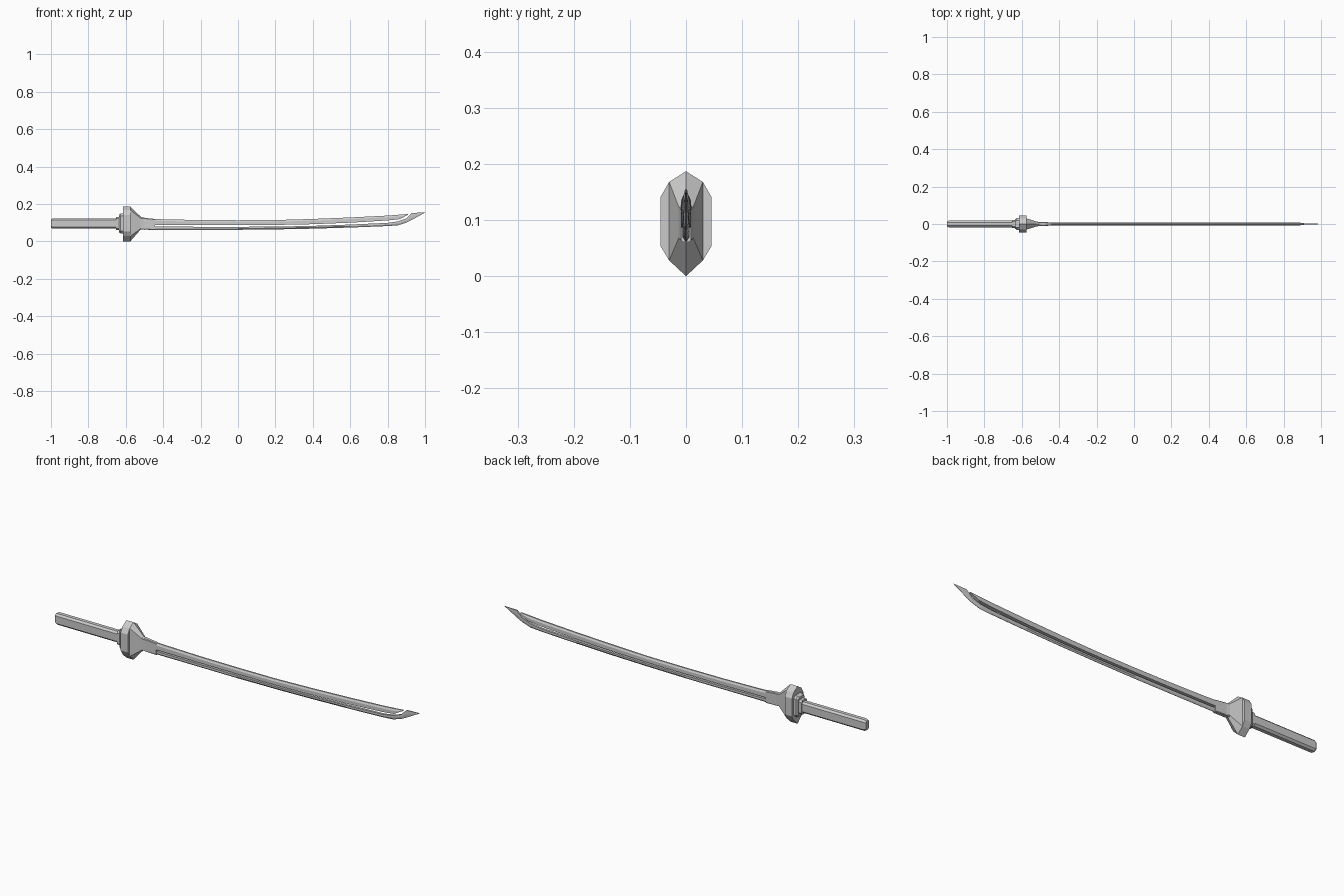
import bpy, bmesh

if "Cube" in bpy.data.objects:
    bpy.data.objects.remove(bpy.data.objects["Cube"])


def loft(name, sections):
    """Skin closed (y, z) rings placed at successive x positions, capped at both ends."""
    bm = bmesh.new()
    rings = [[bm.verts.new((x, y, z)) for y, z in ring] for x, ring in sections]
    n = len(rings[0])
    for a, b in zip(rings, rings[1:]):
        for i in range(n):
            j = (i + 1) % n
            bm.faces.new((a[i], a[j], b[j], b[i]))
    bm.faces.new(rings[0])
    bm.faces.new(rings[-1])
    bmesh.ops.recalc_face_normals(bm, faces=bm.faces[:])
    mesh = bpy.data.meshes.new(name)
    bm.to_mesh(mesh)
    bm.free()
    obj = bpy.data.objects.new(name, mesh)
    bpy.context.collection.objects.link(obj)
    return obj


def octagon(w, lo, hi, c):
    """Rectangle of half width w with chamfered corners of size c."""
    return [(w, lo + c), (w, hi - c), (w - c, hi), (c - w, hi),
            (-w, hi - c), (-w, lo + c), (c - w, lo), (w - c, lo)]


def hexagon(w, lo, shoulder_lo, shoulder_hi, hi):
    """Tall hexagon pointed at the top and bottom."""
    return [(0, lo), (w, shoulder_lo), (w, shoulder_hi),
            (0, hi), (-w, shoulder_hi), (-w, shoulder_lo)]


# Handle with chamfered long edges and a bevelled pommel end
loft("handle", [(-1.0, octagon(.013, .073, .118, .007)),
                (-.99, octagon(.018, .068, .123, .009)),
                (-.64, octagon(.018, .068, .123, .009))])

# Stepped collar behind the guard
loft("collar_small", [(-.652, octagon(.022, .06, .131, .009)),
                      (-.632, octagon(.022, .06, .131, .009))])
loft("collar_large", [(-.636, octagon(.025, .048, .143, .01)),
                      (-.628, octagon(.031, .043, .148, .012)),
                      (-.61, octagon(.031, .043, .148, .012))])

# Guard plate
half = [(.03, .028), (.045, .053), (.045, .142), (.03, .168)]
plate = [(0, 0)] + half + [(0, .187)] + [(-y, z) for y, z in reversed(half)]
loft("guard", [(-.615, plate), (-.576, plate)])

# Taper running from the guard into the blade socket
loft("guard_taper", [(-.576, hexagon(.03, 0, .028, .168, .187)),
                     (-.52, hexagon(.013, .064, .068, .124, .132)),
                     (-.5, hexagon(.010, .062, .064, .12, .127))])
loft("blade_socket", [(-.525, octagon(.011, .064, .128, .003)),
                      (-.445, octagon(.009, .061, .12, .003))])

# Curved spine: thick bar with a bevelled back
spine = [(-.5, .088, .122), (-.4, .088, .118), (-.2, .087, .114),
         (0, .087, .113), (.2, .088, .114), (.4, .092, .12),
         (.6, .1, .128), (.8, .112, .138), (.865, .119, .143)]
sections = [(x, [(.009, lo), (.009, hi - .009), (.004, hi), (-.004, hi),
                 (-.009, hi - .009), (-.009, lo)]) for x, lo, hi in spine]
sections.append((.91, [(.005, .143), (.005, .144), (.003, .147), (-.003, .147),
                       (-.005, .144), (-.005, .143)]))
loft("blade_spine", sections)

# Cutting edge below the slot, sweeping up into the point
edge = [(-.46, .062, .080, .006), (-.2, .062, .078, .006), (0, .062, .078, .006),
        (.2, .064, .079, .006), (.4, .068, .083, .006), (.6, .074, .09, .006),
        (.8, .082, .099, .006), (.855, .086, .107, .005), (.9, .1, .123, .004),
        (.93, .115, .152, .003), (1.0, .1535, .155, .0008)]
loft("blade_edge", [(x, [(.001 if x < .99 else .0004, lo), (w, lo + .45 * (hi - lo)),
                         (w, hi), (-w, hi), (-w, lo + .45 * (hi - lo)),
                         (-.001 if x < .99 else -.0004, lo)])
                    for x, lo, hi, w in edge])
